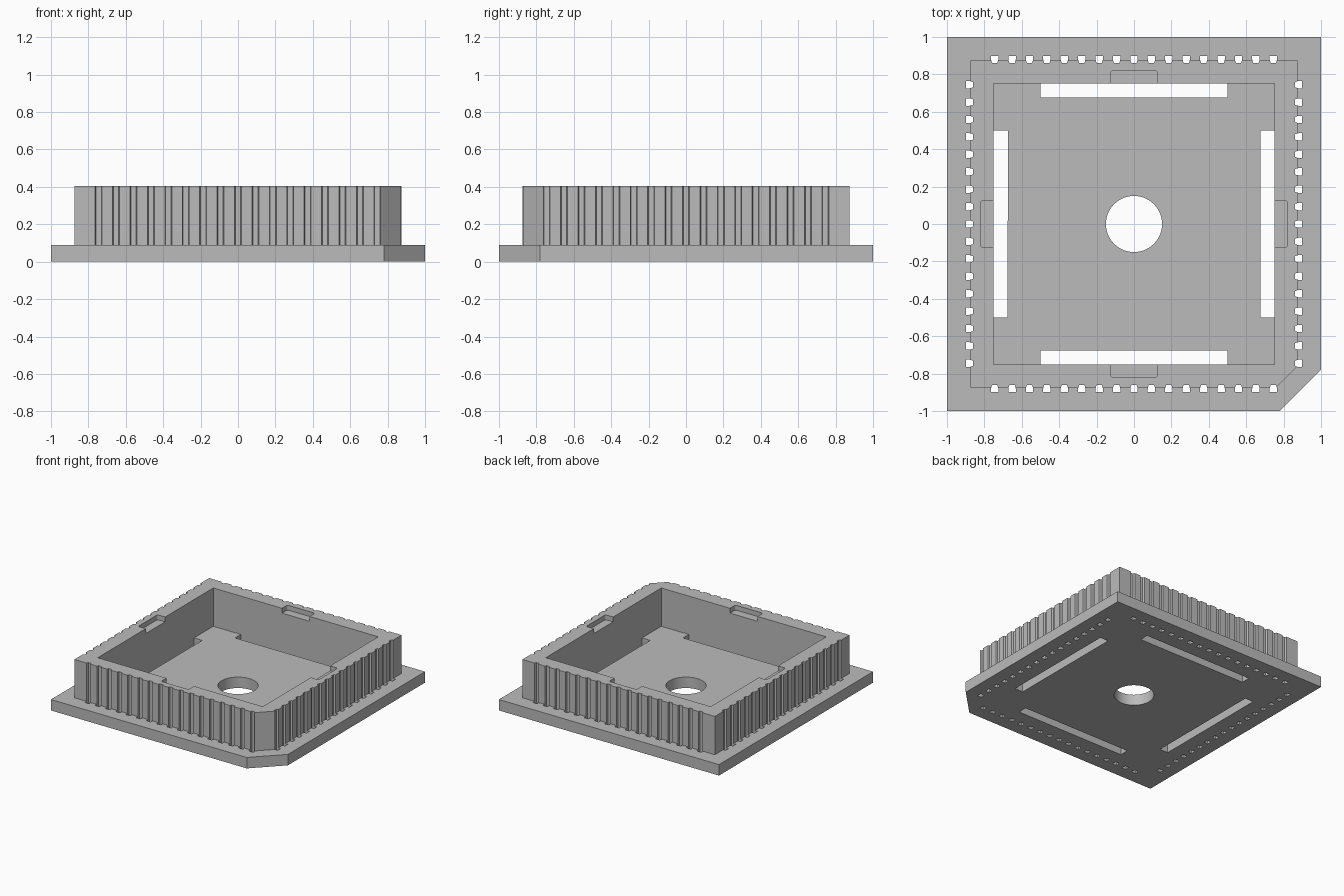
import bpy, bmesh, math
from mathutils import Matrix

if "Cube" in bpy.data.objects:
    bpy.data.objects.remove(bpy.data.objects["Cube"])

BASE_TOP, WALL_TOP, NOTCH_FLOOR = 0.09, 0.405, 0.365
LOW, HIGH = -0.1, 0.6          # cutter overshoot
OUTER, INNER = 0.875, 0.75     # wall half widths
PINS, PIN_SPAN = 17, 0.745

grey = bpy.data.materials.new("plastic_grey")
grey.use_nodes = True
colour = (0.5, 0.5, 0.5, 1)
grey.diffuse_color = colour
grey.node_tree.nodes["Principled BSDF"].inputs["Base Color"].default_value = colour


def prisms(name, outlines, z0, z1):
    """One object holding an upright prism for each counter-clockwise outline."""
    bm = bmesh.new()
    for outline in outlines:
        low = [bm.verts.new((x, y, z0)) for x, y in outline]
        high = [bm.verts.new((x, y, z1)) for x, y in outline]
        bm.faces.new(low[::-1])
        bm.faces.new(high)
        for i in range(len(low)):
            j = (i + 1) % len(low)
            bm.faces.new((low[i], low[j], high[j], high[i]))
    mesh = bpy.data.meshes.new(name)
    bm.to_mesh(mesh)
    bm.free()
    mesh.materials.append(grey)
    obj = bpy.data.objects.new(name, mesh)
    bpy.context.collection.objects.link(obj)
    return obj


def four_sides(outlines):
    """Repeat outlines drawn at the back on all four sides."""
    result = []
    for quarter in range(4):
        turn = Matrix.Rotation(quarter * math.pi / 2, 2)
        for outline in outlines:
            result.append([(turn[0][0] * x + turn[0][1] * y,
                            turn[1][0] * x + turn[1][1] * y) for x, y in outline])
    return result


def rectangle(x0, x1, y0, y1):
    return [(x0, y0), (x1, y0), (x1, y1), (x0, y1)]


def clipped_square(h, cut):
    """Square with the front left corner cut off."""
    return [(-h, -h), (h - cut, -h), (h, cut - h), (h, h), (-h, h)]


def cut(obj, cutter):
    mod = obj.modifiers.new("cut", 'BOOLEAN')
    mod.operation, mod.solver, mod.object = 'DIFFERENCE', 'EXACT', cutter
    bpy.context.view_layer.objects.active = obj
    bpy.ops.object.modifier_apply(modifier=mod.name)


# Plate and wall blanks
plate = prisms("base_plate", [clipped_square(1, 0.22)], 0, BASE_TOP)
wall = prisms("socket_wall", [clipped_square(OUTER, 0.115)], BASE_TOP, WALL_TOP)

# Pin channels along the outer wall face, narrower towards the inside
channels = []
for i in range(PINS):
    x = -PIN_SPAN + 2 * PIN_SPAN * i / (PINS - 1)
    channels.append([(x - 0.014, 0.86), (x + 0.014, 0.86), (x + 0.02, 0.88),
                     (x + 0.02, 0.897), (x - 0.02, 0.897), (x - 0.02, 0.88)])
pin_cutter = prisms("pin_cutter", four_sides(channels), LOW, HIGH)

# Open centre of the wall
pocket_cutter = prisms("pocket_cutter", [rectangle(-INNER, INNER, -INNER, INNER)], LOW, HIGH)

# Shallow rounded notches in the rim
r, half, depth = 0.015, 0.125, 0.82
notch = [(-half, 0.7), (half, 0.7)]
for side, start in ((1, 0), (-1, 90)):
    for step in range(5):
        a = math.radians(start + step * 22.5)
        notch.append((side * (half - r) + r * math.cos(a), depth - r + r * math.sin(a)))
notch_cutter = prisms("notch_cutter", four_sides([notch]), NOTCH_FLOOR, HIGH)

# Floor slots and round centre hole
hole = [(0.15 * math.cos(math.tau * i / 48), 0.15 * math.sin(math.tau * i / 48))
        for i in range(48)]
slots = four_sides([rectangle(-0.5, 0.5, 0.675, INNER)])
floor_cutter = prisms("floor_cutter", slots + [hole], LOW, HIGH)

for part, cutters in ((plate, (pin_cutter, floor_cutter)),
                      (wall, (pin_cutter, pocket_cutter, notch_cutter))):
    for cutter in cutters:
        cut(part, cutter)

for cutter in (pin_cutter, pocket_cutter, notch_cutter, floor_cutter):
    bpy.data.objects.remove(cutter)

# Smooth the round hole, keep every corner crisp
for part in (plate, wall):
    bpy.ops.object.select_all(action='DESELECT')
    part.select_set(True)
    bpy.context.view_layer.objects.active = part
    bpy.ops.object.shade_smooth_by_angle(angle=math.radians(20))
